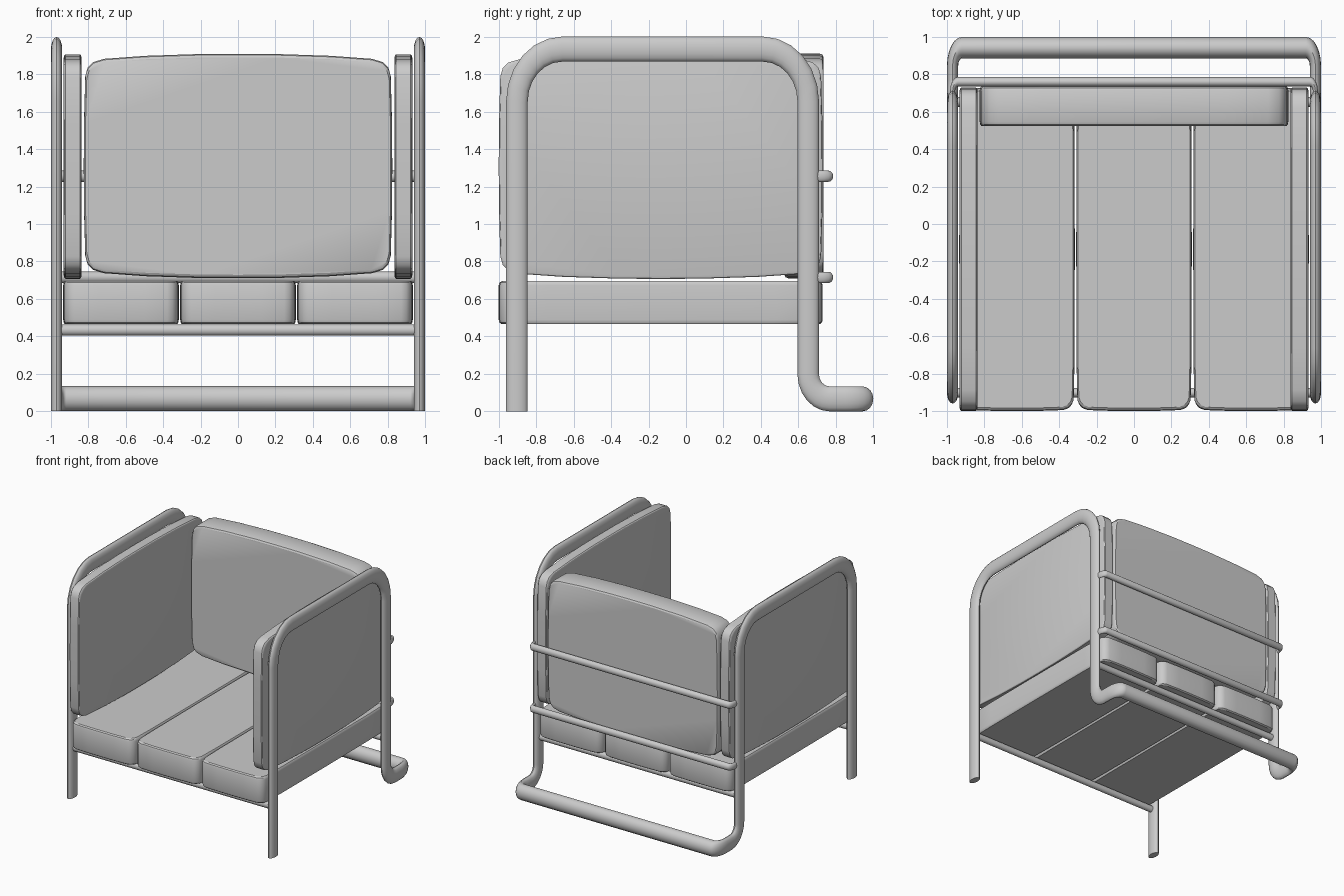
import bpy, bmesh, math
from mathutils import Vector

if "Cube" in bpy.data.objects:
    bpy.data.objects.remove(bpy.data.objects["Cube"])

# the tubes are round in a stretched space: one unit there = these half-widths
SCALE = Vector((0.030, 0.0575, 0.0665))


def smooth(ob, angle=35):
    bpy.ops.object.select_all(action='DESELECT')
    ob.select_set(True)
    bpy.context.view_layer.objects.active = ob
    bpy.ops.object.shade_smooth_by_angle(angle=math.radians(angle))


def fillet(points, radii, steps=6):
    """Round the right-angled corners of a polyline."""
    out = [points[0]]
    for i, r in enumerate(radii, 1):
        p = points[i]
        d1 = (points[i - 1] - p).normalized()
        d2 = (points[i + 1] - p).normalized()
        c = p + (d1 + d2) * r
        for k in range(steps + 1):
            a = math.pi / 2 * k / steps
            out.append(c - (d2 * math.cos(a) + d1 * math.sin(a)) * r)
    out.append(points[-1])
    return out


def tube(name, points, radii=(), radius=1.0, steps=6):
    pts = [Vector([p[i] / SCALE[i] for i in range(3)]) for p in points]
    pts = fillet(pts, radii, steps)
    cu = bpy.data.curves.new(name, 'CURVE')
    cu.dimensions = '3D'
    cu.bevel_depth = radius
    cu.bevel_resolution = 6
    cu.use_fill_caps = True
    sp = cu.splines.new('POLY')
    sp.points.add(len(pts) - 1)
    for sp_pt, p in zip(sp.points, pts):
        sp_pt.co = (*p, 1)
    ob = bpy.data.objects.new(name, cu)
    bpy.context.collection.objects.link(ob)
    bpy.ops.object.select_all(action='DESELECT')
    ob.select_set(True)
    bpy.context.view_layer.objects.active = ob
    bpy.ops.object.convert(target='MESH')
    ob = bpy.context.view_layer.objects.active
    ob.scale = SCALE
    bpy.ops.object.transform_apply(location=False, rotation=False, scale=True)
    smooth(ob)


def cushion(name, centre, half, axis, quarter):
    """Pillow slab: a mirrored quarter outline lofted along axis with soft rims."""
    u, v = [i for i in range(3) if i != axis]
    q = quarter
    loop = q + [(-x, y) for x, y in q[-2::-1]]
    loop += [(-x, -y) for x, y in q[1:]] + [(x, -y) for x, y in q[-2:0:-1]]
    bm = bmesh.new()
    rings = []
    for depth, inset in ((-1, .016), (-.93, .005), (-.8, 0), (.8, 0), (.93, .005), (1, .016)):
        ring = []
        for x, y in loop:
            co = Vector(centre)
            # inset follows the stretch of each direction
            co[u] += x * (half[u] - inset * SCALE[u] / SCALE[1])
            co[v] += y * (half[v] - inset * SCALE[v] / SCALE[1])
            co[axis] += depth * half[axis]
            ring.append(bm.verts.new(co))
        rings.append(ring)
    n = len(loop)
    for a, b in zip(rings, rings[1:]):
        for i in range(n):
            j = (i + 1) % n
            bm.faces.new((a[i], a[j], b[j], b[i]))
    bm.faces.new(rings[0])
    bm.faces.new(rings[-1])
    bmesh.ops.recalc_face_normals(bm, faces=bm.faces)
    me = bpy.data.meshes.new(name)
    bm.to_mesh(me)
    bm.free()
    ob = bpy.data.objects.new(name, me)
    bpy.context.collection.objects.link(ob)
    smooth(ob, 30)


# one continuous frame: front leg, arm rail, rear leg, floor rail, and back again
side = [(0.97, -0.9025, 0), (0.97, -0.9025, 1.9335), (0.97, 0.6525, 1.9335),
        (0.97, 0.6525, 0.0665), (0.97, 0.9425, 0.0665)]
path = side + [(-x, y, z) for x, y, z in reversed(side)]
tube("tube_frame", path, (4.2, 4.2, 2, 1.7, 1.7, 2, 4.2, 4.2))

# back support rods, bent in to the rear legs
for name, z in (("upper_back_rod", 1.255), ("lower_back_rod", 0.715)):
    tube(name, [(-.97, .67, z), (-.97, .76, z), (.97, .76, z), (.97, .67, z)],
         (.9, .9), 0.45, 4)

# seat support rods
for name, y in (("front_seat_rod", -0.9025), ("rear_seat_rod", 0.6525)):
    tube(name, [(-.97, y, .433), (.97, y, .433)], (), 0.45)

# seat cushions
SEAT = [(1, 0), (.995, .7), (.98, .93), (.95, .96), (.89, .982), (.8, .994), (.4, .999), (0, 1)]
for i, name in enumerate(("left_seat_cushion", "middle_seat_cushion", "right_seat_cushion")):
    cushion(name, ((i - 1) * 0.6255, -0.135, 0.58), (0.309, 0.865, 0.115), 2, SEAT)

# back and arm cushions
PAD = [(1, 0), (.998, .4), (.99, .8), (.975, .875), (.94, .925), (.87, .955), (.6, .982), (.25, .998), (0, 1)]
cushion("back_cushion", (0, 0.63, 1.31), (0.825, 0.105, 0.6), 1, PAD)
for s, name in ((-1, "left_arm_cushion"), (1, "right_arm_cushion")):
    cushion(name, (s * 0.884, -0.135, 1.307), (0.048, 0.865, 0.6), 0, PAD)
